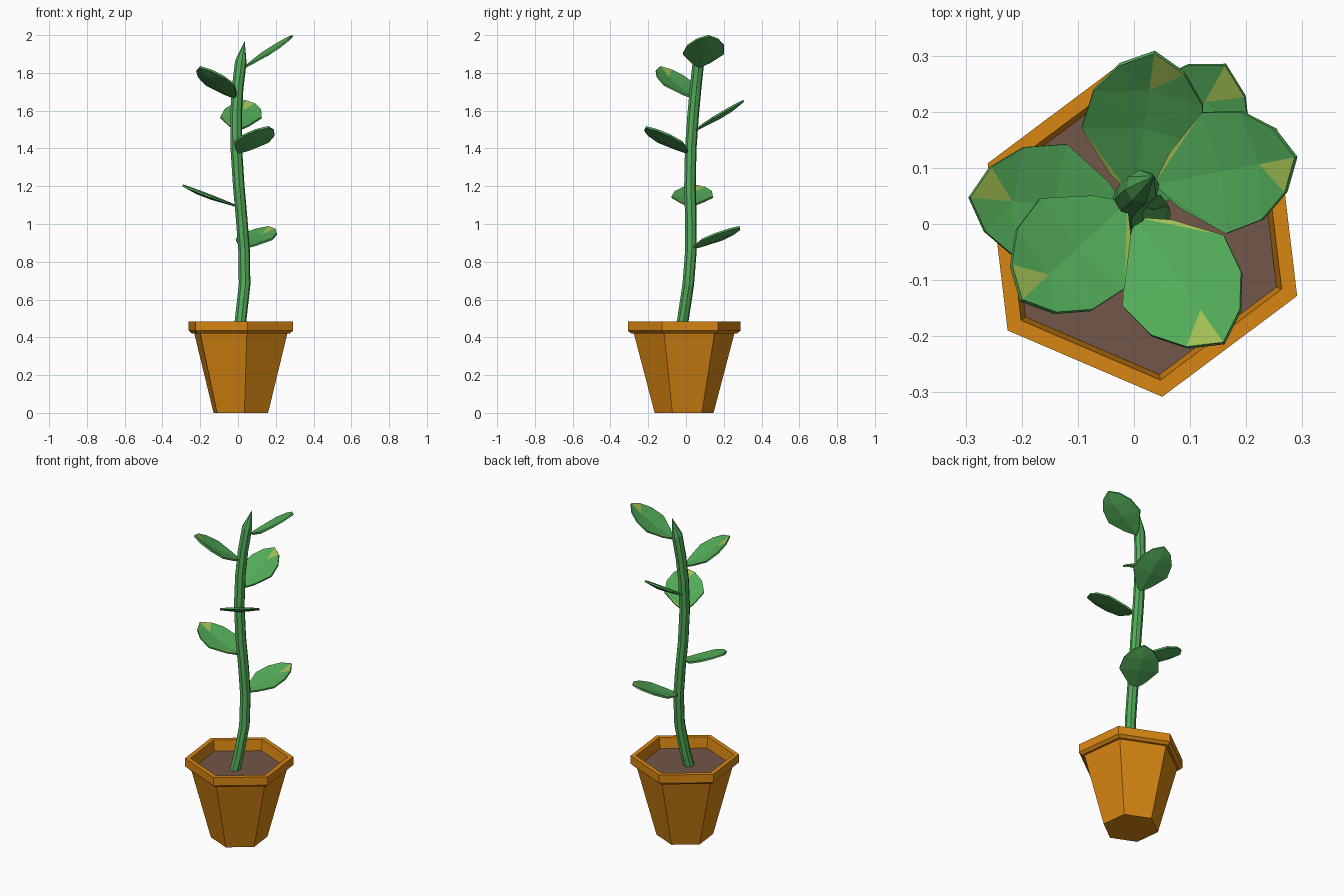
import bpy
import bmesh
from math import cos, sin, radians, tau
from mathutils import Matrix, Vector

if "Cube" in bpy.data.objects:
    bpy.data.objects.remove(bpy.data.objects["Cube"], do_unlink=True)


def material(name, rgb):
    m = bpy.data.materials.new(name)
    m.use_nodes = True
    m.diffuse_color = (*rgb, 1)
    m.node_tree.nodes["Principled BSDF"].inputs["Base Color"].default_value = (*rgb, 1)
    return m


TERRACOTTA = material("orange_clay", (0.69, 0.24, 0.006))
SOIL = material("brown_soil", (0.17, 0.092, 0.066))
GREEN = material("plant_green", (0.085, 0.41, 0.10))
YELLOW = material("yellow_green", (0.36, 0.52, 0.09))


def add_object(name, bm, *mats):
    bmesh.ops.recalc_face_normals(bm, faces=bm.faces)
    mesh = bpy.data.meshes.new(name)
    bm.to_mesh(mesh)
    bm.free()
    for m in mats:
        mesh.materials.append(m)
    obj = bpy.data.objects.new(name, mesh)
    bpy.context.collection.objects.link(obj)
    return obj


def hexagon(bm, radius, z):
    angles = [radians(-23.2) + tau * i / 6 for i in range(6)]
    return [bm.verts.new((0.015 + radius * cos(a), -0.01 + radius * sin(a), z))
            for a in angles]


# Pot: six-sided lathe of base, flared wall, rim and inner wall, closed by soil
bm = bmesh.new()
profile = [(0.157, 0), (0.268, 0.42), (0.282, 0.42), (0.30, 0.435),
           (0.30, 0.485), (0.27, 0.485), (0.26, 0.42)]
rings = [hexagon(bm, r, z) for r, z in profile]
bm.faces.new(rings[0])
for low, high in zip(rings, rings[1:]):
    for i in range(6):
        j = (i + 1) % 6
        bm.faces.new((low[i], low[j], high[j], high[i]))
soil = bm.faces.new(rings[-1])
soil.material_index = 1
add_object("pot_with_soil", bm, TERRACOTTA, SOIL)

# Stem: gently winding eight-sided tube ending in a pointed bud
path = [(0.0, -0.035, 0.40), (0.015, -0.015, 0.50), (0.035, 0.012, 0.68),
        (0.032, 0.026, 0.86), (0.02, 0.026, 1.02), (0.004, 0.021, 1.2),
        (-0.009, 0.025, 1.4), (-0.01, 0.038, 1.58), (-0.002, 0.051, 1.72),
        (0.015, 0.066, 1.86), (0.035, 0.085, 1.965)]
curve = bpy.data.curves.new("stem", "CURVE")
curve.dimensions = "3D"
curve.bevel_depth = 0.031
curve.bevel_resolution = 2
curve.use_fill_caps = True
spline = curve.splines.new("POLY")
spline.points.add(len(path) - 1)
for point, co in zip(spline.points, path):
    point.co = (*co, 1)
spline.points[-1].radius = 0.03
spline.use_smooth = False
stem = bpy.data.objects.new("stem", curve)
bpy.context.collection.objects.link(stem)
stem.data.materials.append(GREEN)
bpy.ops.object.select_all(action="DESELECT")
stem.select_set(True)
bpy.context.view_layer.objects.active = stem
bpy.ops.object.convert(target="MESH")
for poly in stem.data.polygons:
    poly.use_smooth = False

# Leaf: half outline mirrored, cupped along the midrib, with a thin edge
HALF = [(0.045, 0.05), (0.13, 0.11), (0.21, 0.098), (0.27, 0.058)]
TIP = 0.305
CUP = 0.012
THICK = 0.01


def leaf(name, base, azimuth, pitch):
    bm = bmesh.new()

    def layer(drop):
        def vert(u, v, z):
            return bm.verts.new((u, v, z - drop))
        left = [vert(u, v, 0) for u, v in HALF]
        right = [vert(u, -v, 0) for u, v in HALF]
        start, tip = vert(0, 0, 0), vert(TIP, 0, 0)
        mid, rib = vert(0.14, 0, -CUP), vert(0.22, 0, -CUP)
        outline = [start, *left, tip, *reversed(right)]
        shared = []
        for side in (left, right):
            a, b, c, d = side
            shared.append([bm.faces.new(f) for f in
                           ((start, a, b), (start, b, mid), (b, c, mid),
                            (mid, c, rib), (c, d, rib), (d, tip, rib))])
        return outline, shared

    top, (left_faces, right_faces) = layer(0)
    bottom, _ = layer(THICK)
    # Pale patches beside the stalk and the tip
    left_faces[0].material_index = 1
    right_faces[-1].material_index = 1
    for i in range(len(top)):
        j = (i + 1) % len(top)
        bm.faces.new((top[i], top[j], bottom[j], bottom[i]))
    turn = (Matrix.Translation(Vector(base))
            @ Matrix.Rotation(radians(azimuth), 4, "Z")
            @ Matrix.Rotation(radians(-pitch), 4, "Y"))
    bmesh.ops.transform(bm, matrix=turn, verts=bm.verts)
    add_object(name, bm, GREEN, YELLOW)


leaf("leaf_1_back_left", (0.025, 0.035, 0.875), 61, 22)
leaf("leaf_2_right", (-0.008, 0.022, 1.1), 175, 21)
leaf("leaf_3_front_left", (0.003, 0.012, 1.38), -55, 27)
leaf("leaf_4_back", (0.0, 0.045, 1.5), 82, 31)
leaf("leaf_5_front_right", (-0.012, 0.04, 1.67), 223, 33)
leaf("leaf_6_top_left", (0.035, 0.07, 1.835), 11, 33)
